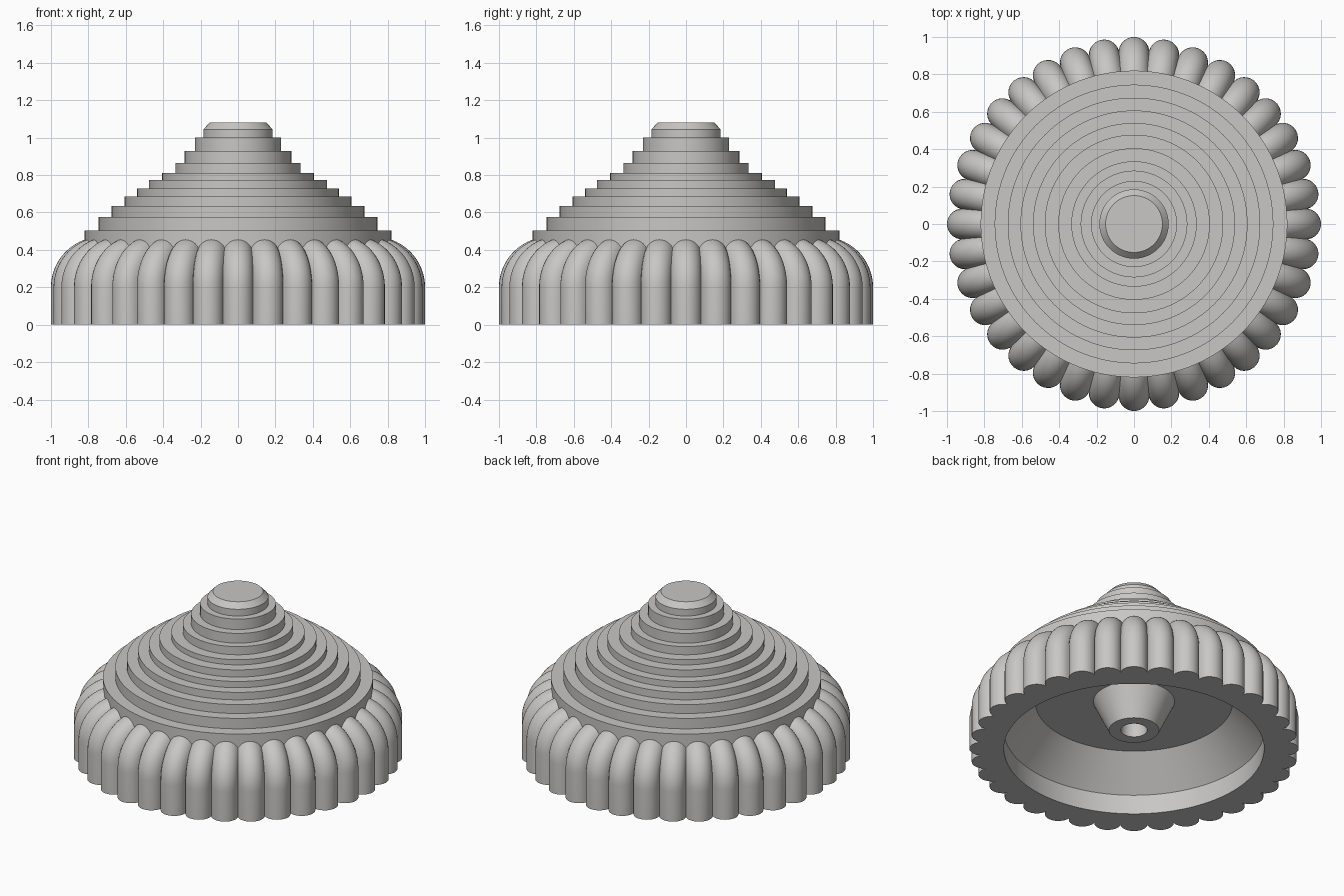
import bpy, bmesh, math
from math import sin, cos, tan, pi, radians

if "Cube" in bpy.data.objects:
    bpy.data.objects.remove(bpy.data.objects["Cube"])

grey = bpy.data.materials.new("warm_grey")
grey.diffuse_color = (0.58, 0.57, 0.555, 1)
grey.use_nodes = True
grey.node_tree.nodes["Principled BSDF"].inputs["Base Color"].default_value = grey.diffuse_color


def finish(name, bm):
    bmesh.ops.remove_doubles(bm, verts=bm.verts, dist=1e-5)
    me = bpy.data.meshes.new(name)
    bm.to_mesh(me)
    bm.free()
    me.materials.append(grey)
    ob = bpy.data.objects.new(name, me)
    bpy.context.collection.objects.link(ob)
    bpy.ops.object.select_all(action='DESELECT')
    ob.select_set(True)
    bpy.context.view_layer.objects.active = ob
    bpy.ops.object.shade_smooth_by_angle(angle=radians(25))


def bridge(bm, low, high):
    n = len(low)
    for i in range(n):
        j = (i + 1) % n
        bm.faces.new((low[i], low[j], high[j], high[i]))


def lathe(name, profile, seg=120):
    """Revolve (radius, z) points, running upward on outward faces."""
    bm = bmesh.new()
    rings = []
    for r, z in profile:
        rings.append([bm.verts.new((r * cos(2 * pi * i / seg), r * sin(2 * pi * i / seg), z))
                      for i in range(seg)])
    for low, high in zip(rings, rings[1:]):
        bridge(bm, low, high)
    if profile[-1][0] > 0:
        bm.faces.new(rings[-1])
    else:
        bm.faces.new(list(reversed(rings[0])))
    finish(name, bm)


# Stepped cone: each tier is (radius, top height)
tiers = [(0.82, 0.505), (0.745, 0.575), (0.675, 0.635), (0.607, 0.685), (0.54, 0.727),
         (0.477, 0.775), (0.405, 0.81), (0.335, 0.865), (0.285, 0.93), (0.23, 1.0)]
profile, z = [], 0.40
for r, top in tiers:
    profile += [(r, z), (r, top)]
    z = top
profile += [(0.185, 1.0), (0.185, 1.045), (0.152, 1.08)]
lathe("stepped_cone", profile)

# Hollow underside with a tapered central boss and its hole
underside = [(0.08, 0.40), (0.08, 0.13), (0.152, 0.13), (0.247, 0.33),
             (0.60, 0.33), (0.79, 0.13), (0.79, 0.0)]
bm = bmesh.new()
seg = 120
rings = [[bm.verts.new((r * cos(2 * pi * i / seg), r * sin(2 * pi * i / seg), z))
          for i in range(seg)] for r, z in underside]
for low, high in zip(rings, rings[1:]):
    bridge(bm, high, low)
bm.faces.new(list(reversed(rings[0])))
bmesh.ops.reverse_faces(bm, faces=[f for f in bm.faces if len(f.verts) == 4])
bmesh.ops.recalc_face_normals(bm, faces=bm.faces)
# The hollow must face down and inward: its ceiling points to -z
bm.faces.ensure_lookup_table()
if bm.faces[-1].normal.z > 0:
    bmesh.ops.reverse_faces(bm, faces=bm.faces)
finish("underside_hollow", bm)

# Fluted skirt: rounded ribs rise straight, then bend inward to the cone
RIBS, STEPS = 36, 12
TUBE, BEND, PIVOT, KNEE = 0.082, 0.188, 0.73, 0.20
half = pi / RIBS


def rib_ring(bm, t, z0):
    """One scalloped ring across all ribs at bend angle t."""
    def reach(a):
        return PIVOT + (BEND + TUBE * cos(a)) * cos(t)
    lo, hi = 0.0, pi / 2          # angle where neighbouring ribs meet
    for _ in range(40):
        mid = (lo + hi) / 2
        if TUBE * sin(mid) < reach(mid) * tan(half):
            lo = mid
        else:
            hi = mid
    ring = []
    for k in range(RIBS):
        c, s = cos(2 * half * k), sin(2 * half * k)
        for i in range(STEPS):
            a = lo * (2 * i / STEPS - 1)
            x, y = reach(a), TUBE * sin(a)
            z = z0 + (BEND + TUBE * cos(a)) * sin(t)
            ring.append(bm.verts.new((x * c - y * s, x * s + y * c, z)))
    return ring


bm = bmesh.new()
rings = [rib_ring(bm, 0, 0.0)]
rings += [rib_ring(bm, radians(80) * i / 16, KNEE) for i in range(17)]
inner = []
for v in rings[0]:
    d = math.hypot(v.co.x, v.co.y)
    inner.append(bm.verts.new((v.co.x / d * 0.79, v.co.y / d * 0.79, 0)))
rings.insert(0, inner)
for low, high in zip(rings, rings[1:]):
    bridge(bm, low, high)
finish("fluted_skirt", bm)
